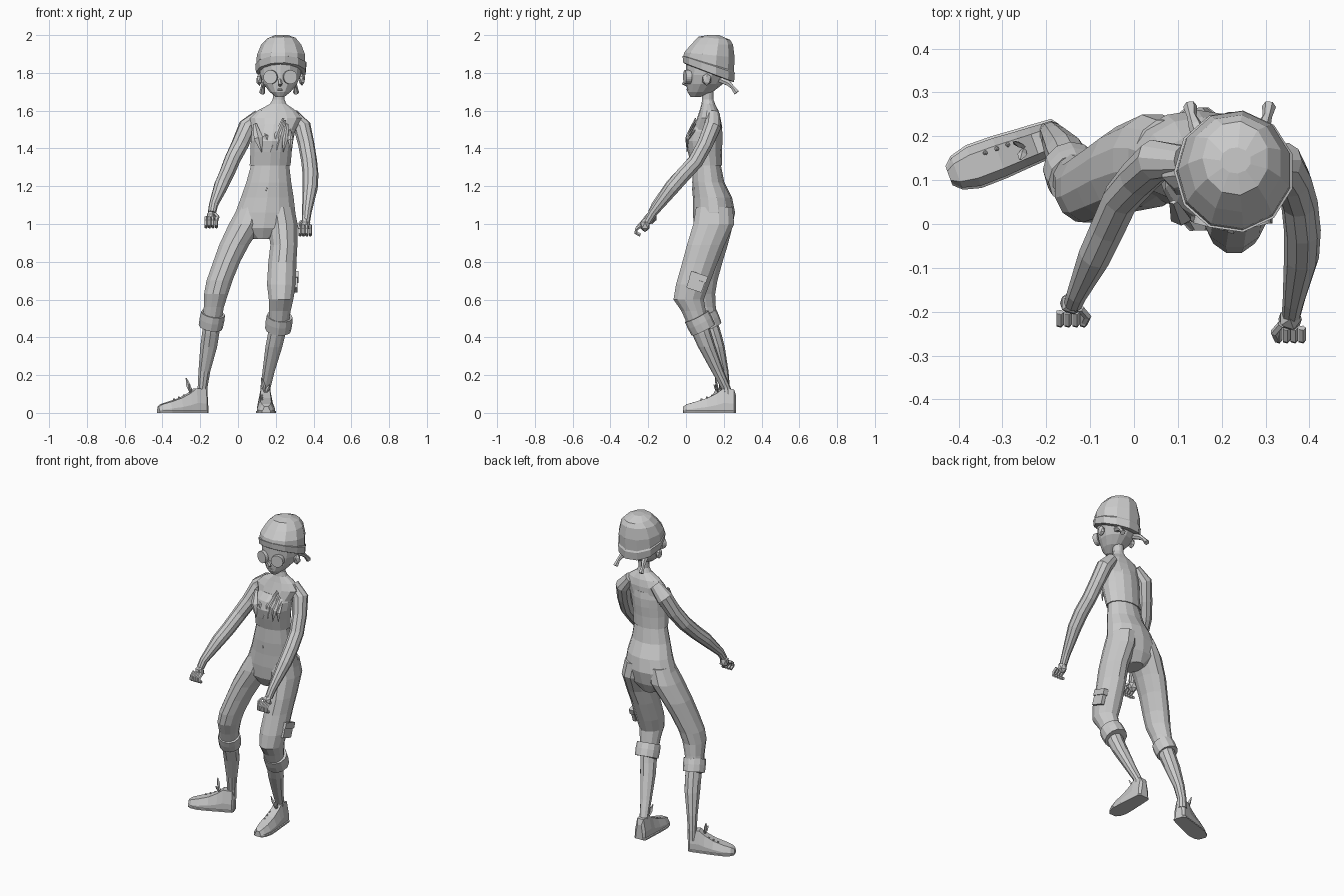
import bpy, bmesh, math
from mathutils import Vector, Matrix


def skin(name, loops):
    """Bridge a list of equal-length point loops and cap both ends."""
    bm = bmesh.new()
    vs = [[bm.verts.new(p) for p in loop] for loop in loops]
    n = len(vs[0])
    for a, b in zip(vs, vs[1:]):
        for i in range(n):
            j = (i + 1) % n
            bm.faces.new((a[i], a[j], b[j], b[i]))
    bm.faces.new(vs[0])
    bm.faces.new(vs[-1])
    bmesh.ops.recalc_face_normals(bm, faces=bm.faces)
    me = bpy.data.meshes.new(name)
    bm.to_mesh(me)
    bm.free()
    ob = bpy.data.objects.new(name, me)
    bpy.context.collection.objects.link(ob)
    return ob


def stack(name, rings, n=12):
    """Horizontal ellipses (x, y, z, rx, ry, slope)."""
    loops = []
    for x, y, z, rx, ry, *k in rings:
        k = k[0] if k else 0
        loop = []
        for i in range(n):
            a = math.tau * (i + .5) / n
            dy = ry * math.sin(a)
            loop.append((x + rx * math.cos(a), y + dy, z - k * dy))
        loops.append(loop)
    return skin(name, loops)


def tube(name, pts, n=8, flat=1.0):
    """Rings square to a path of (x, y, z, radius)."""
    p = [Vector(q[:3]) for q in pts]
    loops = []
    for i, q in enumerate(pts):
        t = (p[min(i + 1, len(p) - 1)] - p[max(i - 1, 0)]).normalized()
        ref = Vector((1, 0, 0)) if abs(t.x) < .8 else Vector((0, 0, 1))
        u = (ref - t * ref.dot(t)).normalized()
        v = t.cross(u)
        loops.append([p[i] + q[3] * (u * math.cos(math.tau * j / n) + v * flat * math.sin(math.tau * j / n))
                      for j in range(n)])
    return skin(name, loops)


def blob(name, loc, scale, sub=1):
    bpy.ops.mesh.primitive_ico_sphere_add(subdivisions=sub, radius=1, location=loc)
    ob = bpy.context.object
    ob.name = name
    ob.scale = scale
    return ob


# Bare torso, hips and neck
stack("torso", [(.13, .145, .92, .05, .07), (.135, .143, .98, .165, .10), (.145, .148, 1.06, .163, .112),
                (.155, .14, 1.14, .143, .104), (.163, .118, 1.22, .122, .085), (.17, .11, 1.31, .104, .075),
                (.175, .10, 1.38, .104, .08), (.19, .11, 1.5, .118, .075), (.2, .12, 1.56, .14, .062),
                (.205, .122, 1.60, .105, .05), (.213, .118, 1.635, .045, .036), (.215, .115, 1.66, .032, .03),
                (.22, .115, 1.74, .034, .032)], 14)
# Cropped top
stack("cropped_top", [(.17, .11, 1.31, .111, .081), (.175, .10, 1.38, .112, .09), (.18, .095, 1.44, .115, .098),
                      (.185, .102, 1.49, .116, .09), (.19, .115, 1.53, .105, .07)], 14)
# Frayed strips on the chest
for i, (x0, z0, x1, z1, w) in enumerate([(.09, 1.53, .125, 1.38, .024), (.13, 1.50, .16, 1.43, .016),
                                         (.24, 1.56, .17, 1.38, .014), (.25, 1.55, .205, 1.39, .014),
                                         (.26, 1.53, .24, 1.38, .016), (.275, 1.5, .28, 1.39, .014)]):
    tube("chest_strip_%d" % i, [(x0, .05, z0, w * .4), ((x0 + x1) / 2, .008, (z0 + z1) / 2, w),
                                (x1, .005, z1, .002)], 4, .5)
blob("navel", (.15, .034, 1.185), (.006, .004, .01))

# Trouser legs, from hip to just below the knee
stack("right_trouser_leg", [(.07, .15, 1.09, .07, .09), (.042, .145, 1.0, .093, .108), (-.02, .125, .89, .082, .1),
                            (-.06, .105, .8, .074, .092), (-.098, .085, .7, .071, .084), (-.116, .08, .63, .066, .077),
                            (-.128, .095, .56, .055, .065), (-.14, .112, .48, .052, .056)])
stack("left_trouser_leg", [(.22, .15, 1.09, .08, .1), (.235, .147, 1.0, .083, .112), (.243, .105, .89, .074, .103),
                           (.235, .075, .8, .077, .097), (.23, .035, .68, .079, .091), (.228, .014, .6, .067, .083),
                           (.222, .04, .54, .059, .067), (.215, .065, .46, .052, .056)])
# Bare shins
stack("right_shin", [(-.135, .105, .52, .046, .05), (-.145, .135, .42, .048, .052), (-.155, .158, .35, .047, .047),
                     (-.178, .192, .22, .033, .033), (-.188, .206, .13, .027, .027), (-.19, .205, .07, .03, .03)], 10)
stack("left_shin", [(.22, .055, .52, .046, .05), (.205, .083, .42, .049, .052), (.19, .11, .35, .047, .047),
                    (.162, .168, .22, .034, .033), (.145, .212, .13, .028, .026), (.145, .218, .07, .03, .03)], 10)


# Rolled cuffs
def cuff(name, top, bottom, r):
    t, b = Vector(top), Vector(bottom)
    rows = [(0, .8), (-.02, 1), (.45, 1.03), (1, 1), (1, .75)]
    tube(name, [(*(t.lerp(b, f)), r * s) for f, s in rows], 12)


cuff("right_cuff", (-.132, .1, .525), (-.145, .128, .455), .064)
cuff("left_cuff", (.221, .057, .51), (.212, .092, .44), .069)


# Shoes: dome sections run from heel to toe, with a thin sole
def shoe(name, heel, toe):
    h, t = Vector((*heel, 0)), Vector((*toe, 0))
    side = (t - h).normalized().cross(Vector((0, 0, 1)))
    rows = [(0, .022, .09), (.04, .036, .125), (.24, .04, .13), (.36, .042, .105), (.55, .046, .078),
            (.78, .047, .058), (.93, .036, .046), (1, .018, .034)]
    section = [(-1, .0), (-1, .4), (-.6, 1), (.6, 1), (1, .4), (1, .0)]

    def build(label, grow, height):
        skin(label, [[h.lerp(t, f) + side * (w + grow) * a + Vector((0, 0, (height or z) * b))
                      for a, b in section] for f, w, z in rows])
    build(name, 0, None)
    build(name + "_sole", .005, .022)
    # Lace bow
    base = h.lerp(t, .33) + Vector((0, 0, .1))
    fwd = (t - h).normalized()
    for k in (-1, 1):
        tip = base + side * .022 * k + fwd * .018 + Vector((0, 0, .085 if k > 0 else .05))
        mid = base.lerp(tip, .55)
        tube(name + "_lace", [(*base, .004), (*mid, .011), (*tip, .003)], 4, .6)
    for f in (.45, .55, .65):
        blob(name + "_eyelet", h.lerp(t, f) + side * .02 + Vector((0, 0, .125 - .1 * f + .012)), (.006, .006, .006))


shoe("right_shoe", (-.165, .205), (-.422, .11))
shoe("left_shoe", (.143, .265), (.15, -.015))

# Thigh pocket with a flap
for nm, dz, s in (("thigh_pocket", 0, (.022, .085, .085)), ("pocket_flap", .03, (.032, .094, .035))):
    bpy.ops.mesh.primitive_cube_add(size=1, location=(.305, .055 + dz * .4, .69 + dz), rotation=(-.33, 0, 0))
    ob = bpy.context.object
    ob.name = nm
    ob.scale = s
    bev = ob.modifiers.new("soft_edges", 'BEVEL')
    bev.width = .006

# Arms
tube("right_arm", [(.115, .145, 1.575, .035), (.05, .145, 1.515, .049), (.01, .105, 1.42, .046),
                   (-.03, .058, 1.34, .043), (-.06, -.01, 1.265, .041), (-.088, -.07, 1.205, .039),
                   (-.13, -.16, 1.1, .024), (-.138, -.18, 1.06, .022)], 10)
tube("left_arm", [(.285, .145, 1.58, .035), (.34, .14, 1.515, .047), (.362, .1, 1.42, .043),
                  (.377, .05, 1.33, .042), (.384, -.015, 1.26, .042), (.382, -.075, 1.19, .04),
                  (.364, -.175, 1.06, .025), (.359, -.205, 1.01, .022)], 10)


# Loosely closed hands
def hand(name, c, k):
    c = Vector(c)
    blob(name + "_palm", c + Vector((0, .012, .012)), (.03, .028, .038))
    for i in range(4):
        o = c + Vector((-.027 + .018 * i, -.008, -.005))
        pts = [(0, 0, .015), (0, -.026, -.004), (0, -.028, -.024), (0, -.004, -.036)]
        tube(name + "_finger_%d" % i, [(*(o + Vector(q)), .0095) for q in pts], 5)
    pts = [(-.02 * k, .0, .03), (-.036 * k, -.018, .012), (-.028 * k, -.034, -.01)]
    tube(name + "_thumb", [(*(c + Vector(q)), .009) for q in pts], 5)


hand("right_hand", (-.142, -.193, 1.025), -1)
hand("left_hand", (.356, -.229, .982), 1)

# Head
stack("head", [(.223, .05, 1.672, .022, .025), (.223, .075, 1.70, .058, .068), (.224, .098, 1.74, .09, .096),
               (.225, .115, 1.79, .11, .115), (.227, .12, 1.86, .115, .12), (.227, .13, 1.92, .09, .09)], 14)
# Cap with a turned-up band and a flat faceted crown
stack("cap", [(.229, .12, 1.80, .12, .122, .38), (.229, .12, 1.803, .134, .136, .38),
              (.229, .12, 1.845, .138, .14, .33), (.229, .12, 1.85, .132, .135, .3),
              (.23, .124, 1.895, .13, .135, .1), (.231, .138, 1.95, .108, .112),
              (.232, .15, 1.983, .076, .085, .1), (.232, .145, 2.0, .035, .03)], 11)
# Round eyes, ears and pigtails either side of the face
for k, side in ((-1, "right"), (1, "left")):
    bpy.ops.mesh.primitive_cylinder_add(vertices=20, radius=.037, depth=.03, location=(.224 + .05 * k, .008, 1.778),
                                        rotation=(math.pi / 2, 0, .25 * k))
    bpy.context.object.name = side + "_eye"
    blob(side + "_ear", (.226 + .113 * k, .11, 1.765), (.018, .026, .034))
    x = .218 + .06 * k
    tube(side + "_pigtail", [(x, .17, 1.77, .018), (x + .018 * k, .225, 1.745, .016),
                             (x + .026 * k, .245, 1.725, .011), (x + .03 * k, .268, 1.695, .016)], 6)
# Nose and mouth
tube("nose", [(.223, .008, 1.765, .008), (.223, -.012, 1.742, .012), (.223, .01, 1.732, .008)], 5)
blob("lips", (.223, .01, 1.712), (.02, .008, .007))
